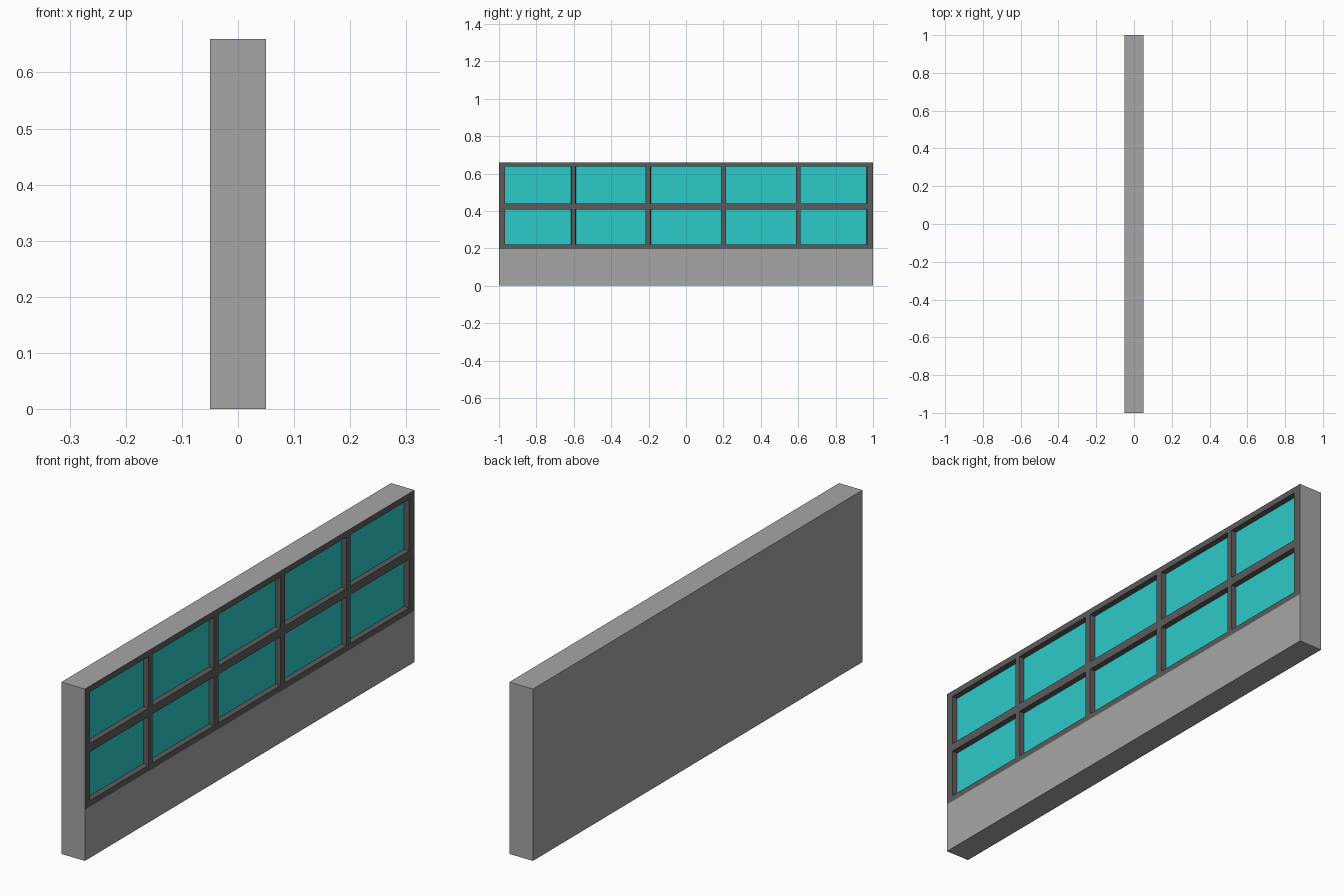
import bpy, bmesh
from mathutils import Vector

if "Cube" in bpy.data.objects:
    bpy.data.objects.remove(bpy.data.objects["Cube"])

THICK, HEIGHT, BASE_H, RECESS = 0.1, 0.66, 0.197, 0.022
# Pane limits across the length and the height
COLS = [(-0.969, -0.613), (-0.59, -0.216), (-0.189, 0.187), (0.214, 0.588), (0.611, 0.967)]
ROWS = [(0.22, 0.407), (0.439, 0.637)]


def material(name, rgb):
    m = bpy.data.materials.new(name)
    m.diffuse_color = (*rgb, 1)
    m.use_nodes = True
    m.node_tree.nodes["Principled BSDF"].inputs["Base Color"].default_value = m.diffuse_color
    return m


# Wall slab
bm = bmesh.new()
bmesh.ops.create_cube(bm, size=1)
bmesh.ops.scale(bm, vec=(THICK, 2, HEIGHT), verts=bm.verts)
bmesh.ops.translate(bm, vec=(0, 0, HEIGHT / 2), verts=bm.verts)
bm.normal_update()


def window_side():
    return [f for f in bm.faces if f.normal.x > 0.9]


def cut(co, no):
    faces = window_side()
    geom = set(faces)
    for f in faces:
        geom.update(f.edges)
        geom.update(f.verts)
    bmesh.ops.bisect_plane(bm, geom=list(geom), plane_co=co, plane_no=no)
    bm.normal_update()


# Cut the window side along the frame bars
for z in [BASE_H] + [v for r in ROWS for v in r]:
    cut(Vector((0, 0, z)), Vector((0, 0, 1)))
for y in [v for c in COLS for v in c]:
    cut(Vector((0, y, 0)), Vector((0, 1, 0)))

# Frame colour above the plinth, then recessed panes
panes = []
for f in window_side():
    c = f.calc_center_median()
    if c.z > BASE_H:
        f.material_index = 1
    if any(a < c.y < b for a, b in COLS) and any(a < c.z < b for a, b in ROWS):
        panes.append(f)
bmesh.ops.inset_individual(bm, faces=panes, thickness=0.001, depth=-RECESS)
for f in bm.faces:
    if f.material_index == 1 and f.calc_center_median().x < THICK / 2 - RECESS * 0.9:
        f.material_index = 2

mesh = bpy.data.meshes.new("window_wall")
bm.to_mesh(mesh)
bm.free()
mesh.materials.append(material("light grey wall", (0.38, 0.38, 0.38)))
mesh.materials.append(material("dark grey frame", (0.107, 0.107, 0.107)))
mesh.materials.append(material("turquoise glass", (0.027, 0.59, 0.59)))
wall = bpy.data.objects.new("window_wall", mesh)
bpy.context.collection.objects.link(wall)
